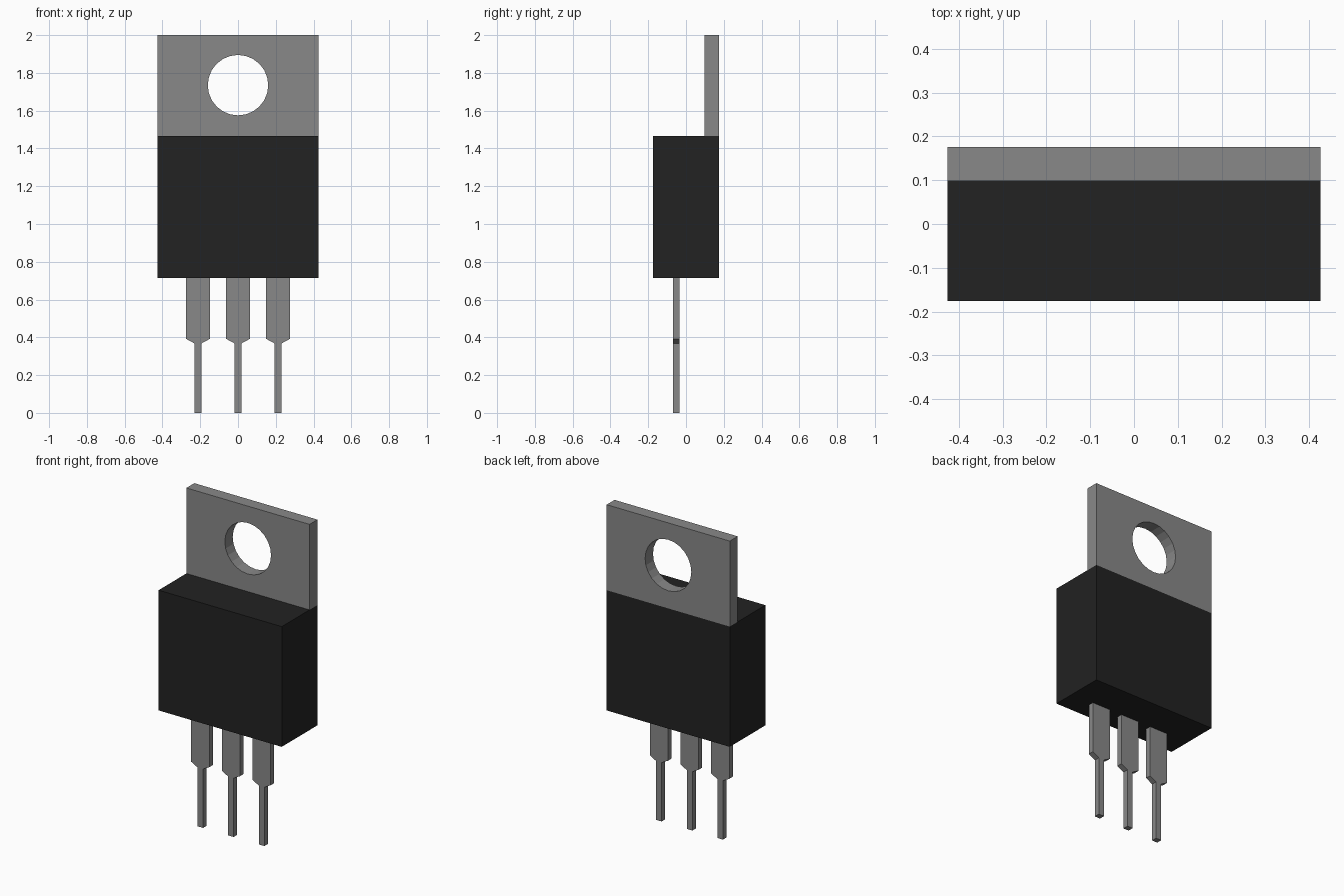
import bpy, bmesh, math
from mathutils import Vector

if "Cube" in bpy.data.objects:
    bpy.data.objects.remove(bpy.data.objects["Cube"], do_unlink=True)


def material(name, value):
    m = bpy.data.materials.new(name)
    m.use_nodes = True
    col = (value, value, value, 1)
    m.diffuse_color = col
    m.node_tree.nodes["Principled BSDF"].inputs["Base Color"].default_value = col
    return m


metal = material("grey metal", 0.25)
plastic = material("black plastic", 0.016)


def plate(name, loops, y0, y1, mat):
    """Fill x-z outlines (later loops are holes) and extrude them from y0 to y1."""
    bm = bmesh.new()
    for loop in loops:
        vs = [bm.verts.new((x, y0, z)) for x, z in loop]
        for i, v in enumerate(vs):
            bm.edges.new((v, vs[(i + 1) % len(vs)]))
    bmesh.ops.triangle_fill(bm, edges=bm.edges[:], use_beauty=True, normal=Vector((0, -1, 0)))
    ext = bmesh.ops.extrude_face_region(bm, geom=bm.faces[:], use_keep_orig=True)
    top = [g for g in ext["geom"] if isinstance(g, bmesh.types.BMVert)]
    bmesh.ops.translate(bm, verts=top, vec=(0, y1 - y0, 0))
    bmesh.ops.recalc_face_normals(bm, faces=bm.faces[:])
    me = bpy.data.meshes.new(name)
    bm.to_mesh(me)
    bm.free()
    me.materials.append(mat)
    ob = bpy.data.objects.new(name, me)
    bpy.context.collection.objects.link(ob)
    return ob


def rect(x, z0, z1):
    return [(-x, z0), (x, z0), (x, z1), (-x, z1)]


HALF_W, HALF_D = 0.426, 0.176
BODY_Z0, BODY_Z1 = 0.713, 1.465

# Moulded body
plate("body", [rect(HALF_W, BODY_Z0, BODY_Z1)], -HALF_D, HALF_D, plastic)

# Mounting tab with round hole
SEG = 24
hole = [(0.16 * math.cos(2 * math.pi * i / SEG), 1.735 + 0.16 * math.sin(2 * math.pi * i / SEG))
        for i in range(SEG)]
plate("mounting_tab", [rect(HALF_W, BODY_Z1, 2.0), hole], 0.098, HALF_D, metal)

# Three legs: wide shoulder tapering to a narrow pin
half = [(0.019, 0), (0.019, 0.368), (0.063, 0.392), (0.063, BODY_Z0)]
outline = half + [(-x, z) for x, z in reversed(half)]
for name, cx in (("right_leg", -0.212), ("middle_leg", 0), ("left_leg", 0.212)):
    plate(name, [[(x + cx, z) for x, z in outline]], -0.07, -0.035, metal)
